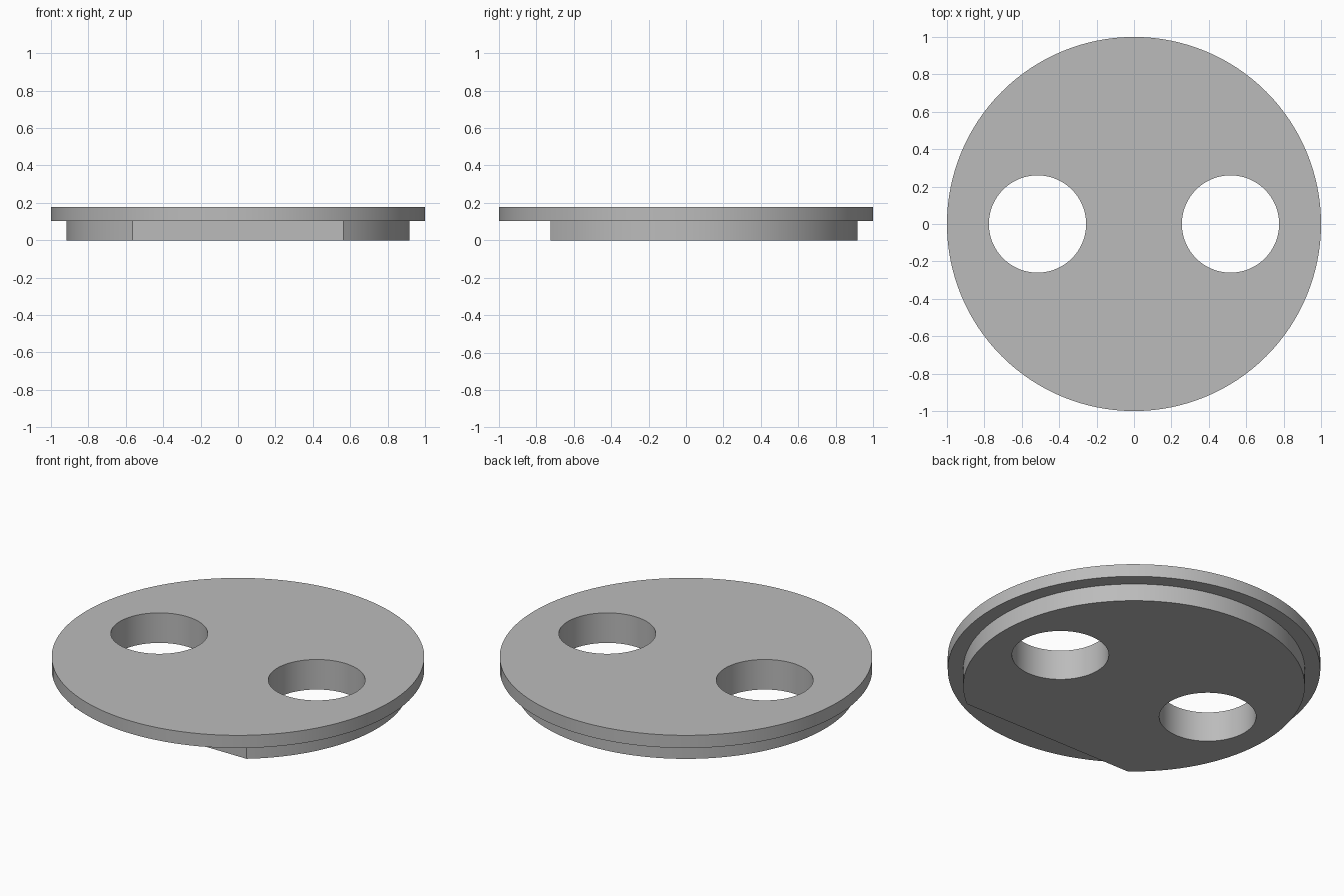
import bpy, bmesh
from math import cos, sin, pi, asin

cube = bpy.data.objects.get("Cube")
if cube:
    bpy.data.objects.remove(cube, do_unlink=True)

grey = bpy.data.materials.new("plain grey")
grey.use_nodes = True
colour = (0.5, 0.5, 0.5, 1)
grey.diffuse_color = colour
grey.node_tree.nodes["Principled BSDF"].inputs["Base Color"].default_value = colour

LID_R, RIM_R, HOLE_R = 1.0, 0.917, 0.26
HOLE_X, FLAT_Y = 0.516, -0.724
RIM_TOP, LID_TOP = 0.103, 0.178


def arc(radius, start=0.0, sweep=2 * pi, steps=128, cx=0.0):
    """Points along an arc; a full turn leaves out the repeated end point."""
    full = sweep > 2 * pi - 0.001
    count = steps if full else steps + 1
    return [(cx + radius * cos(start + sweep * i / steps),
             radius * sin(start + sweep * i / steps)) for i in range(count)]


def prism(name, outline, z0, z1):
    """Extrude a closed outline upwards from z0 to z1."""
    bm = bmesh.new()
    base = bm.faces.new([bm.verts.new((x, y, z0)) for x, y in outline])
    top = bmesh.ops.extrude_face_region(bm, geom=[base], use_keep_orig=True)
    verts = [v for v in top["geom"] if isinstance(v, bmesh.types.BMVert)]
    bmesh.ops.translate(bm, verts=verts, vec=(0, 0, z1 - z0))
    bmesh.ops.recalc_face_normals(bm, faces=bm.faces)
    mesh = bpy.data.meshes.new(name)
    bm.to_mesh(mesh)
    bm.free()
    mesh.materials.append(grey)
    obj = bpy.data.objects.new(name, mesh)
    bpy.context.collection.objects.link(obj)
    return obj


# Round lid, and the smaller locating rim below it with one flat side
flat_angle = asin(FLAT_Y / RIM_R)
lid = prism("lid_disc", arc(LID_R), RIM_TOP, LID_TOP)
rim = prism("locating_rim", arc(RIM_R, flat_angle, pi - 2 * flat_angle), 0, RIM_TOP)

# Two round holes through both parts
cutters = [prism("hole_cutter", arc(HOLE_R, steps=96, cx=side * HOLE_X), -0.1, 0.3)
           for side in (-1, 1)]
for part in (lid, rim):
    bpy.ops.object.select_all(action="DESELECT")
    part.select_set(True)
    bpy.context.view_layer.objects.active = part
    for cutter in cutters:
        mod = part.modifiers.new("hole", "BOOLEAN")
        mod.operation = "DIFFERENCE"
        mod.solver = "EXACT"
        mod.object = cutter
        bpy.ops.object.modifier_apply(modifier=mod.name)
    bpy.ops.object.shade_smooth_by_angle(angle=pi / 6)

for cutter in cutters:
    bpy.data.objects.remove(cutter, do_unlink=True)
